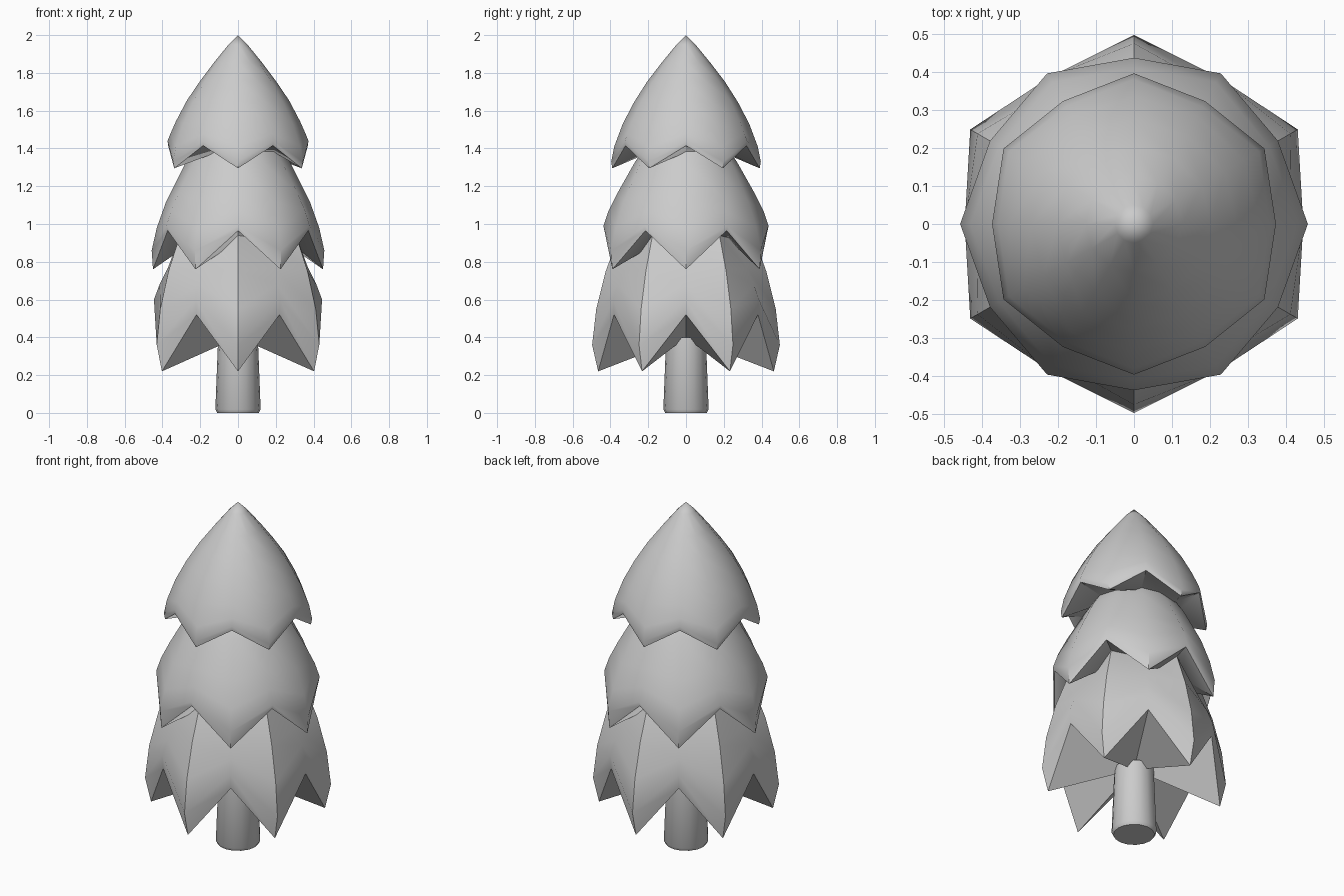
import bpy, bmesh
from math import cos, sin, radians

if "Cube" in bpy.data.objects:
    bpy.data.objects.remove(bpy.data.objects["Cube"])


def finish(name, bm, angle):
    bmesh.ops.remove_doubles(bm, verts=bm.verts, dist=0.0005)
    bmesh.ops.recalc_face_normals(bm, faces=bm.faces)
    me = bpy.data.meshes.new(name)
    bm.to_mesh(me)
    bm.free()
    ob = bpy.data.objects.new(name, me)
    bpy.context.collection.objects.link(ob)
    bpy.ops.object.select_all(action='DESELECT')
    bpy.context.view_layer.objects.active = ob
    ob.select_set(True)
    bpy.ops.object.shade_smooth_by_angle(angle=radians(angle))


def tier(name, tip_start, tip, notch, angle):
    """Twelve columns alternate between a tip profile and a notch profile (r, z), top to underside."""
    bm = bmesh.new()
    cols = []
    for i in range(12):
        a = radians(tip_start + 30 * i)
        prof = notch if i % 2 else tip
        cols.append([bm.verts.new((r * cos(a), r * sin(a), z)) for r, z in prof])
    for i in range(12):
        c, d = cols[i], cols[(i + 1) % 12]
        for k in range(len(c) - 1):
            bm.faces.new((c[k], c[k + 1], d[k + 1], d[k]))
    finish(name, bm, angle)


# bottom branches: creased hexagonal skirt with six long tips
tier("bottom_branches", 30,
     [(0, 1.2), (0.2, 1.12), (0.355, 0.94), (0.425, 0.75), (0.475, 0.55), (0.497, 0.36), (0.465, 0.22), (0, 0.4)],
     [(0, 1.2), (0.17, 1.12), (0.295, 0.92), (0.37, 0.77), (0.415, 0.68), (0.445, 0.6), (0.44, 0.52), (0, 0.4)],
     35)

# middle branches
tier("middle_branches", 0,
     [(0, 1.6), (0.16, 1.5), (0.28, 1.32), (0.38, 1.12), (0.43, 0.98), (0.457, 0.86), (0.45, 0.76), (0.27, 0.91), (0, 0.92)],
     [(0, 1.6), (0.16, 1.5), (0.275, 1.32), (0.365, 1.16), (0.41, 1.07), (0.437, 0.99), (0.43, 0.965), (0.27, 0.91), (0, 0.92)],
     42)

# top branches
tier("top_branches", 30,
     [(0, 2.0), (0.05, 1.95), (0.128, 1.855), (0.205, 1.755), (0.275, 1.645), (0.335, 1.53), (0.38, 1.41),
      (0.396, 1.33), (0.39, 1.295), (0.22, 1.38), (0, 1.4)],
     [(0, 2.0), (0.05, 1.95), (0.127, 1.855), (0.202, 1.755), (0.27, 1.655), (0.328, 1.545), (0.357, 1.48),
      (0.373, 1.44), (0.37, 1.415), (0.22, 1.38), (0, 1.4)],
     42)

# trunk with a small rounded foot
bm = bmesh.new()
N = 16
rings = [[bm.verts.new((r * cos(radians(360 / N * i)), r * sin(radians(360 / N * i)), z)) for i in range(N)]
         for r, z in [(0.11, 0), (0.12, 0.018), (0.105, 0.4)]]
for lo, hi in zip(rings, rings[1:]):
    for i in range(N):
        j = (i + 1) % N
        bm.faces.new((lo[i], lo[j], hi[j], hi[i]))
bm.faces.new(rings[0])
bm.faces.new(rings[-1])
finish("trunk", bm, 40)
